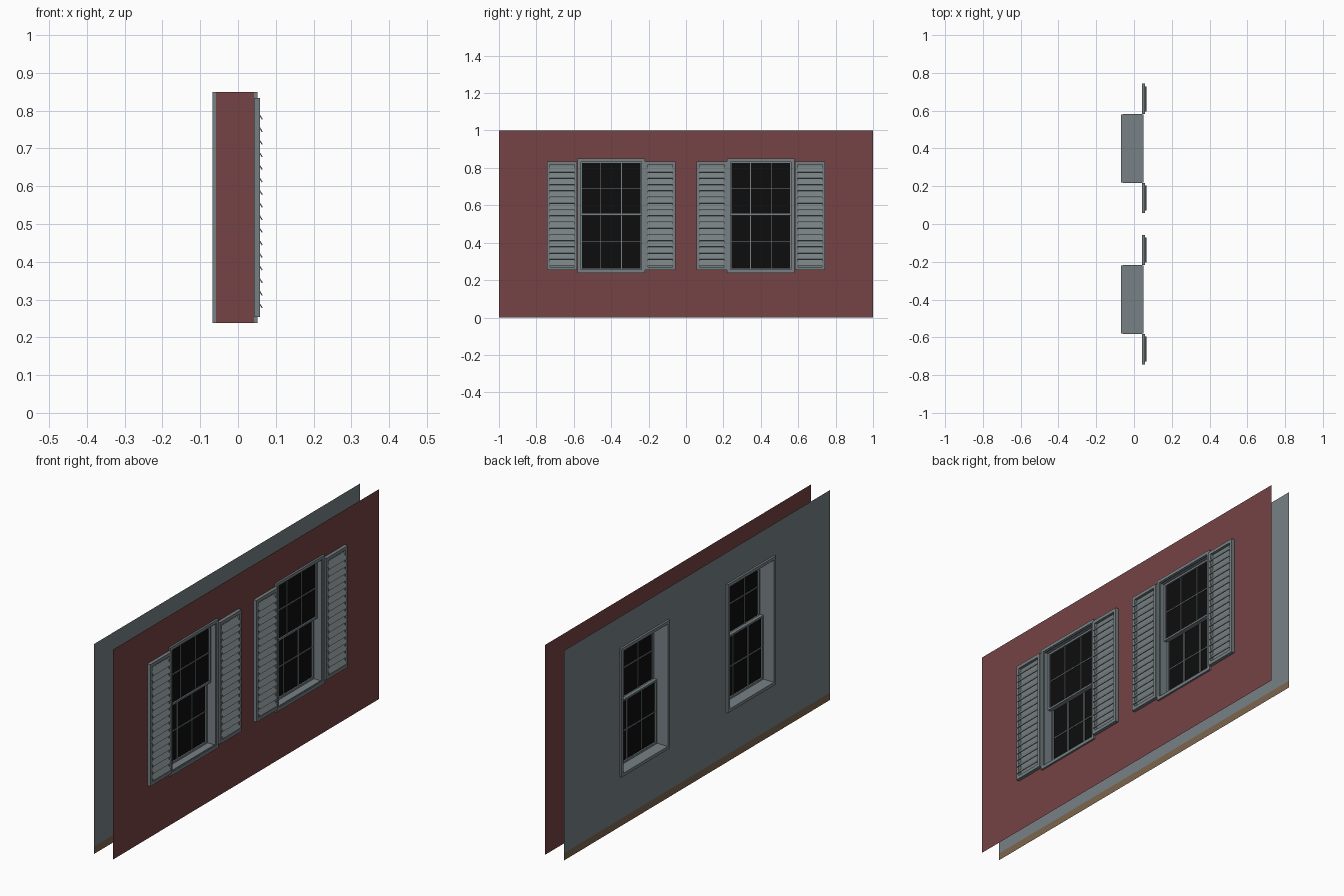
import bpy, bmesh, math
from mathutils import Matrix, Vector

if "Cube" in bpy.data.objects:
    bpy.data.objects.remove(bpy.data.objects["Cube"])

def material(name, rgb):
    m = bpy.data.materials.new(name)
    m.diffuse_color = (*rgb, 1)
    m.use_nodes = True
    m.node_tree.nodes["Principled BSDF"].inputs["Base Color"].default_value = m.diffuse_color
    return m

RED = material("brick red", (0.18, 0.057, 0.060))
GREY = material("painted grey", (0.185, 0.22, 0.235))
SHUT = material("shutter grey", (0.18, 0.21, 0.22))
GLASS = material("dark glass", (0.004, 0.004, 0.004))
BROWN = material("skirting brown", (0.20, 0.13, 0.075))

X_IN, X_OUT = -0.058, 0.042          # wall skins
CENTRES = (-0.4, 0.4)                # window centres in y
HALF = 0.181                         # half width of window
Z0, Z1 = 0.238, 0.85                 # window bottom and top

def finish(bm, name, mats):
    me = bpy.data.meshes.new(name)
    bm.to_mesh(me)
    bm.free()
    for m in mats:
        me.materials.append(m)
    ob = bpy.data.objects.new(name, me)
    bpy.context.collection.objects.link(ob)
    return ob

def box(bm, x0, x1, y0, y1, z0, z1, tilt=0.0):
    c = Vector(((x0 + x1) / 2, (y0 + y1) / 2, (z0 + z1) / 2))
    mat = (Matrix.Translation(c) @ Matrix.Rotation(tilt, 4, 'Y')
           @ Matrix.Diagonal((x1 - x0, y1 - y0, z1 - z0, 1)))
    bmesh.ops.create_cube(bm, size=1, matrix=mat)

def ring(bm, x0, x1, y0, y1, z0, z1, w):
    """Rectangular frame of four bars."""
    box(bm, x0, x1, y0, y0 + w, z0, z1)
    box(bm, x0, x1, y1 - w, y1, z0, z1)
    box(bm, x0, x1, y0 + w, y1 - w, z0, z0 + w)
    box(bm, x0, x1, y0 + w, y1 - w, z1 - w, z1)

def wall(name, x, facing, zs, mats):
    """Single-skin wall with window openings; lowest row may be skirting."""
    bm = bmesh.new()
    ys = [-1] + [c + s * HALF for c in CENTRES for s in (-1, 1)] + [1]
    grid = [[bm.verts.new((x, y, z)) for z in zs] for y in ys]
    for i in range(len(ys) - 1):
        for j in range(len(zs) - 1):
            if i in (1, 3) and abs(zs[j] - Z0) < 1e-6:
                continue
            f = [grid[i][j], grid[i + 1][j], grid[i + 1][j + 1], grid[i][j + 1]]
            face = bm.faces.new(f if facing > 0 else f[::-1])
            face.material_index = 1 if len(mats) > 1 and j == 0 else 0
    return finish(bm, name, mats)

wall("outer_wall", X_OUT, 1, [0, Z0, Z1, 1], [RED])
wall("inner_wall", X_IN, -1, [0, 0.035, Z0, Z1, 1], [GREY, BROWN])

def window(c, tag):
    y0, y1 = c - HALF, c + HALF
    # frame with a proud trim on both wall faces
    bm = bmesh.new()
    ring(bm, -0.068, 0.051, y0, y1, Z0, Z1, 0.015)
    ring(bm, 0.042, 0.047, y0 + 0.015, y1 - 0.015, Z0 + 0.015, Z1 - 0.015, 0.004)
    finish(bm, "window_frame_" + tag, [GREY])
    # red sides of the opening, hidden between the wall skins
    bm = bmesh.new()
    for y, s in ((y0, -1), (y1, 1)):
        a, b = sorted((y, y + s * 0.0008))
        box(bm, X_IN, X_OUT, a, b, Z0, Z1)
    finish(bm, "opening_sides_" + tag, [RED])
    # two sashes, the upper one further out
    a, b = y0 + 0.015, y1 - 0.015
    zm = 0.552
    for part, x, za, zb in (("lower", -0.004, Z0 + 0.015, zm + 0.006),
                            ("upper", 0.014, zm - 0.006, Z1 - 0.015)):
        bm = bmesh.new()
        ring(bm, x - 0.008, x + 0.008, a, b, za, zb, 0.009)
        for k in (1, 2):
            y = a + (b - a) * k / 3
            box(bm, x - 0.004, x + 0.004, y - 0.002, y + 0.002, za, zb)
        z = (za + zb) / 2
        box(bm, x - 0.004, x + 0.004, a, b, z - 0.002, z + 0.002)
        finish(bm, f"{part}_sash_{tag}", [GREY])
        bm = bmesh.new()
        box(bm, x - 0.001, x + 0.001, a + 0.002, b - 0.002, za + 0.002, zb - 0.002)
        finish(bm, f"{part}_glass_{tag}", [GLASS])

def shutter(y0, y1, tag):
    z0, z1 = 0.254, 0.834
    bm = bmesh.new()
    ring(bm, X_OUT, 0.058, y0, y1, z0, z1, 0.016)
    box(bm, X_OUT + 0.001, X_OUT + 0.003, y0 + 0.01, y1 - 0.01, z0 + 0.01, z1 - 0.01)
    # sloping slats, lower edge outwards
    for k in range(16):
        z = 0.292 + k * 0.0333
        box(bm, 0.0535, 0.0565, y0 + 0.014, y1 - 0.014, z - 0.017, z + 0.017,
            tilt=-math.radians(33))
    finish(bm, "shutter_" + tag, [SHUT])

for c, side in zip(CENTRES, ("left", "right")):
    window(c, side)
    shutter(c - HALF - 0.162, c - HALF - 0.001, side + "_a")
    shutter(c + HALF + 0.001, c + HALF + 0.162, side + "_b")
